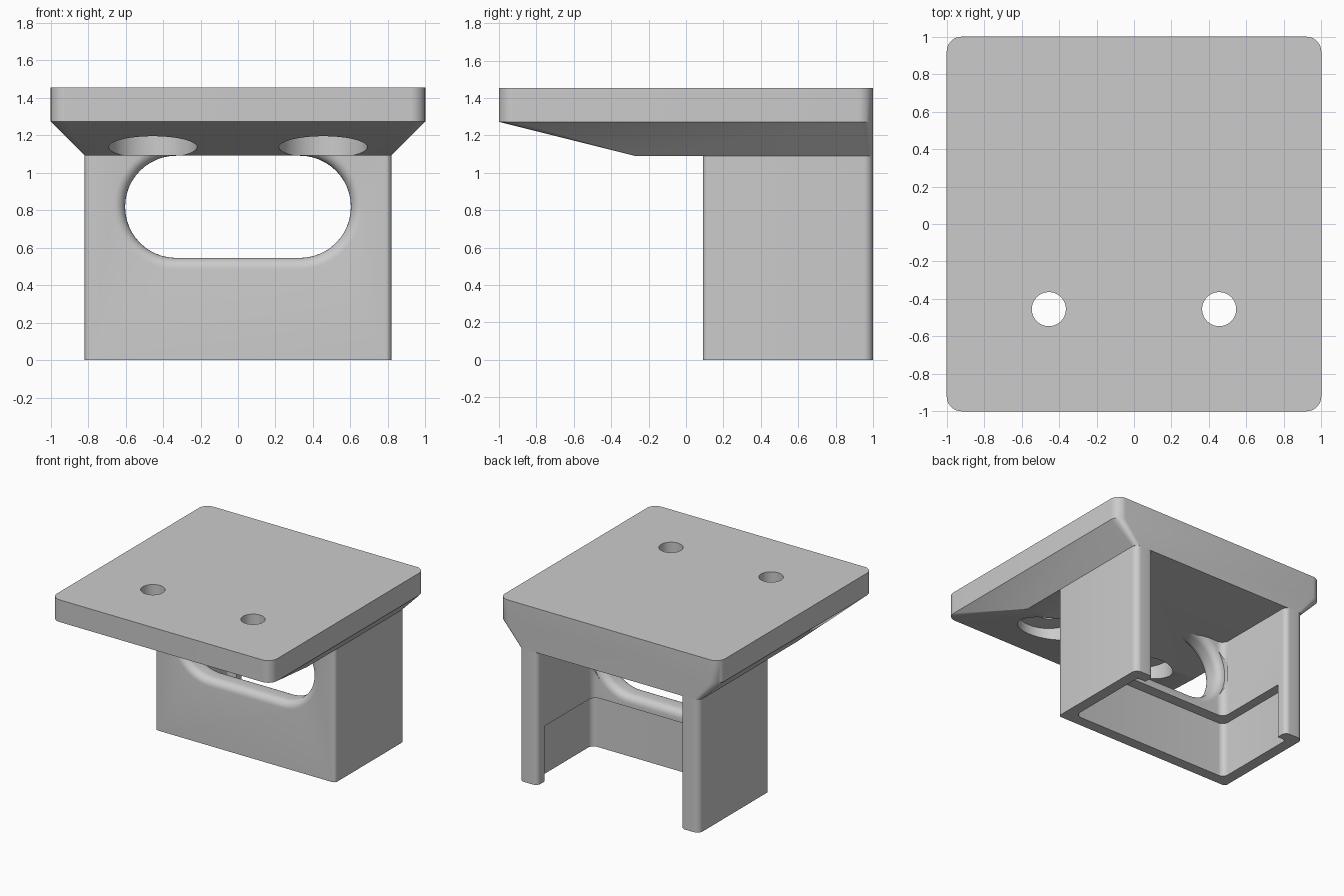
import bpy, bmesh
from math import pi, cos, sin
from mathutils import Vector

if "Cube" in bpy.data.objects:
    bpy.data.objects.remove(bpy.data.objects["Cube"])

grey = bpy.data.materials.new("light grey")
grey.use_nodes = True
grey.diffuse_color = (0.6, 0.6, 0.6, 1)
grey.node_tree.nodes["Principled BSDF"].inputs["Base Color"].default_value = (0.6, 0.6, 0.6, 1)

U = 1 / 11   # one design unit
TOP, RIM, LEG_TOP = 16 * U, 14 * U, 12 * U


def rounded(corners, steps=8):
    """Closed 2D outline from (x, y, radius) corners, each joined by an arc."""
    out = []
    for i, (x, y, r) in enumerate(corners):
        p = Vector((x, y))
        a = (Vector(corners[i - 1][:2]) - p).normalized()
        b = (Vector(corners[(i + 1) % len(corners)][:2]) - p).normalized()
        centre = p + (a + b) * r      # right-angled corners only
        for k in range(steps + 1):
            t = k / steps * pi / 2
            out.append(centre - b * r * cos(t) - a * r * sin(t))
    return out


def mirrored(half):
    return half + [(-x, y, r) for x, y, r in reversed(half)]


def loft(name, rings):
    """Solid through equal-length rings of 3D points, capped at both ends."""
    bm = bmesh.new()
    loops = [[bm.verts.new(p) for p in ring] for ring in rings]
    for lo, hi in zip(loops, loops[1:]):
        n = len(lo)
        for i in range(n):
            j = (i + 1) % n
            bm.faces.new((lo[i], lo[j], hi[j], hi[i]))
    bm.faces.new(list(reversed(loops[0])))
    bm.faces.new(loops[-1])
    bmesh.ops.recalc_face_normals(bm, faces=bm.faces)
    mesh = bpy.data.meshes.new(name)
    bm.to_mesh(mesh)
    bm.free()
    mesh.materials.append(grey)
    obj = bpy.data.objects.new(name, mesh)
    bpy.context.collection.objects.link(obj)
    return obj


def prism(name, outline, z0, z1):
    return loft(name, [[(p[0], p[1], z) for p in outline] for z in (z0, z1)])


def circle(x, y, r, n=48):
    return [(x + r * cos(2 * pi * k / n), y + r * sin(2 * pi * k / n)) for k in range(n)]


def activate(obj):
    bpy.ops.object.select_all(action='DESELECT')
    obj.select_set(True)
    bpy.context.view_layer.objects.active = obj


def cut(obj, cutter):
    mod = obj.modifiers.new("cut", 'BOOLEAN')
    mod.operation, mod.solver, mod.object = 'DIFFERENCE', 'EXACT', cutter
    activate(obj)
    bpy.ops.object.modifier_apply(modifier=mod.name)
    bpy.data.objects.remove(cutter)


# Top plate with a tapered underside, flush at the back
full = rounded(mirrored([(1, -1, 0.08), (1, 1, 0.08)]))
base = rounded(mirrored([(9 * U, -3 * U, 0.004), (9 * U, 1, 0.04)]))
plate = loft("top_plate", [[(p.x, p.y, z) for p in ring]
                           for ring, z in ((base, LEG_TOP), (full, RIM), (full, TOP))])

# Screw holes, countersunk from below
for side in (-1, 1):
    x, y = side * 5 * U, -5 * U
    cut(plate, prism("bore", circle(x, y, 0.236), 1, RIM))
    cut(plate, prism("screw_hole", circle(x, y, U), 1, 1.6))

# U-shaped leg housing, open at the back
INNER, FRONT, BACK = 0.65, U, 3 * U
housing = prism("leg_housing", rounded(mirrored([
    (9 * U, FRONT, 0.03), (9 * U, 1, 0.05), (INNER, 1, 0.04), (INNER, BACK, 0.06)])),
    0, LEG_TOP)

# Wider pocket in the lower part, stopping short of the back lips
cut(housing, prism("pocket", rounded(mirrored([
    (8 * U, 2 * U, 0.05), (8 * U, 10 * U, 0.03)])), -0.1, 5 * U))

# Long slot through the front wall with rounded-over edges
R, HALF, ZC, FILLET = 3 * U, 0.33, 9 * U, 0.06


def slot_ring(y, grow):
    ring = []
    for side in (1, -1):
        for k in range(25):
            t = side * (-pi / 2) + side * pi * k / 24 if side > 0 else pi / 2 + pi * k / 24
            ring.append((side * HALF + (R + grow) * cos(t), y, ZC + (R + grow) * sin(t)))
    return ring


arc = [(FILLET * (1 - cos(k * pi / 12)), FILLET * (1 - sin(k * pi / 12))) for k in range(7)]
path = [(FRONT - 0.05, FILLET)] + [(FRONT + d, g) for d, g in arc]
path += [(BACK - d, g) for d, g in reversed(arc)] + [(BACK + 0.05, FILLET)]
cut(housing, loft("slot", [slot_ring(y, g) for y, g in path]))

for obj in (plate, housing):
    activate(obj)
    bpy.ops.object.shade_smooth_by_angle(angle=pi / 6)
